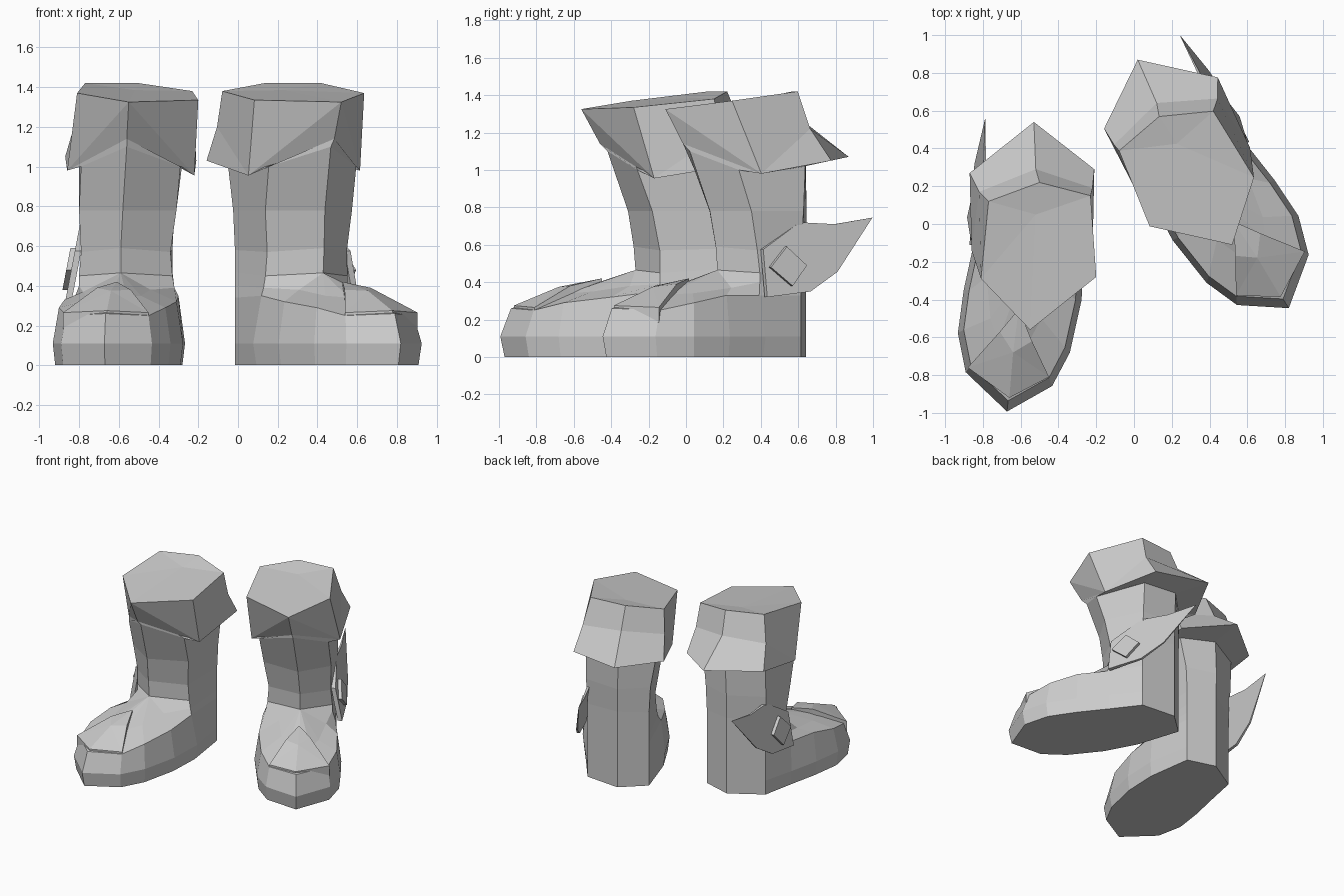
import bpy, bmesh, math
from mathutils import Matrix, Vector

cube = bpy.data.objects.get("Cube")
if cube:
    bpy.data.objects.remove(cube)

grey = bpy.data.materials.new("plain grey")
grey.use_nodes = True
grey.diffuse_color = (0.6, 0.6, 0.6, 1)
grey.node_tree.nodes["Principled BSDF"].inputs["Base Color"].default_value = (0.6, 0.6, 0.6, 1)

# The left boot is the right one mirrored, turned outward and set back
TURN = (Matrix.Translation((-0.22, 0.152, 0)) @ Matrix.Rotation(math.radians(26), 4, 'Z')
        @ Matrix.Scale(-1, 4, (1, 0, 0)))


def add_pair(name, rings, cap_start=True, cap_end=True, peak=None):
    """Loft closed rings into a solid, and place it on both boots."""
    for side, matrix in (("right", Matrix.Identity(4)), ("left", TURN)):
        bm = bmesh.new()
        loops = [[bm.verts.new(matrix @ Vector(p)) for p in ring] for ring in rings]
        n = len(loops[0])
        for low, high in zip(loops, loops[1:]):
            for i in range(n):
                j = (i + 1) % n
                bm.faces.new((low[i], low[j], high[j], high[i]))
        if cap_start:
            bm.faces.new(loops[0][::-1])
        if peak:
            top = bm.verts.new(matrix @ Vector(peak))
            for i in range(n):
                bm.faces.new((loops[-1][i], loops[-1][(i + 1) % n], top))
        elif cap_end:
            bm.faces.new(loops[-1])
        bmesh.ops.remove_doubles(bm, verts=bm.verts, dist=0.0005)
        bmesh.ops.recalc_face_normals(bm, faces=bm.faces)
        mesh = bpy.data.meshes.new(f"{side}_{name}")
        bm.to_mesh(mesh)
        bm.free()
        mesh.materials.append(grey)
        bpy.context.collection.objects.link(bpy.data.objects.new(f"{side}_{name}", mesh))


# Foot: sole outline, bulging welt, upper rim and vamp, from the heel round the toe
sole = [(-.55, .275), (-.79, .13), (-.84, -.12), (-.89, -.35), (-.92, -.57), (-.88, -.77),
        (-.67, -.97), (-.44, -.84), (-.35, -.67), (-.29, -.4), (-.28, -.14), (-.33, .21)]
rim_height = [.33, .33, .33, .33, .29, .25, .26, .25, .29, .32, .35, .34]


def spread(points, factor, heights):
    """Widen the front of an outline about the foot's centre line; keep the heel."""
    out = []
    for (x, y), z in zip(points, heights):
        f = factor if y < 0 else 1
        out.append((-.61 + (x + .61) * f, -.4 + (y + .4) * f if y < 0 else y, z))
    return out


vamp = [(-.55, .275, .4), (-.79, .13, .4), (-.80, -.12, .4), (-.78, -.28, .37),
        (-.76, -.5, .34), (-.72, -.62, .335), (-.65, -.65, .34), (-.56, -.63, .34),
        (-.49, -.5, .35), (-.44, -.3, .38), (-.32, -.14, .39), (-.33, .21, .4)]


def hexagon(heel, outer_heel, outer_front, front, inner_front, inner_heel):
    """Shaft ring, whose front ridge gathers all the toe columns."""
    return [heel, outer_heel, outer_front] + [front] * 7 + [inner_front, inner_heel]


shaft_top = [(-.54, .28, 1.04), (-.80, .15, 1.02), (-.79, -.24, 1.0),
             (-.56, -.42, 1.1), (-.29, -.26, 1.0), (-.28, .19, 1.02)]
add_pair("boot", [
    [(x, y, 0) for x, y in sole],
    spread(sole, 1.04, [.11] * 12),
    spread(sole, .94, rim_height),
    vamp,
    hexagon((-.55, .275, .5), (-.79, .13, .47), (-.80, -.12, .45),
            (-.59, -.27, .465), (-.33, -.14, .45), (-.33, .21, .47)),
    hexagon((-.55, .275, .6), (-.79, .13, .58), (-.79, -.13, .57),
            (-.59, -.28, .59), (-.34, -.14, .57), (-.33, .21, .58)),
    hexagon((-.55, .28, .78), (-.80, .14, .78), (-.80, -.17, .78),
            (-.58, -.31, .78), (-.31, -.18, .78), (-.32, .21, .78)),
    hexagon(*shaft_top)])

# Cuff: flared skirt with a notch at the front, and a slightly domed lid
outer_low, inner_low, front_top = (-.86, -.14, .98), (-.22, -.17, .955), (-.55, -.56, 1.325)
add_pair("cuff", [
    shaft_top,
    [(-.53, .54, 1.07), (-.87, .27, 1.05), outer_low, (-.56, -.46, 1.14), inner_low, (-.21, .29, 1.03)],
    [(-.52, .29, 1.25), (-.82, .17, 1.22), outer_low, front_top, inner_low, (-.22, .19, 1.2)],
    [(-.50, .22, 1.42), (-.77, .12, 1.42), (-.81, -.29, 1.37), front_top,
     (-.2, -.28, 1.335), (-.23, .15, 1.38)]],
    peak=(-.52, .05, 1.385))

# Toe cap: raised wedge running from the instep to the toe
cap = [(-.61, -.45, .42), (-.71, -.57, .39), (-.88, -.76, .265), (-.66, -.92, .275),
       (-.45, -.81, .265), (-.54, -.62, .38)]
add_pair("toe_cap", [[(x, y, z - .08) for x, y, z in cap], cap], peak=(-.64, -.68, .375))

# Wing: leaning blade on the outer side, thinning towards its tip
wing = [(-.11, .32), (-.11, .575), (.12, .72), (.33, .71), (.555, .745), (.32, .455), (.15, .35)]


def wing_x(z):
    return -.87 + .08 * (z - .32) / .42


add_pair("wing", [
    [(wing_x(z), y, z) for y, z in wing],
    [(wing_x(z) + .045 * (.6 - y), y, z) for y, z in wing]])

# Diamond stud on the wing
stud = [(.02, .59), (.13, .49), (.035, .38), (-.085, .48)]
add_pair("wing_stud", [
    [(wing_x(z) - .025, y, z) for y, z in stud],
    [(wing_x(z) + .01, y, z) for y, z in stud]])
